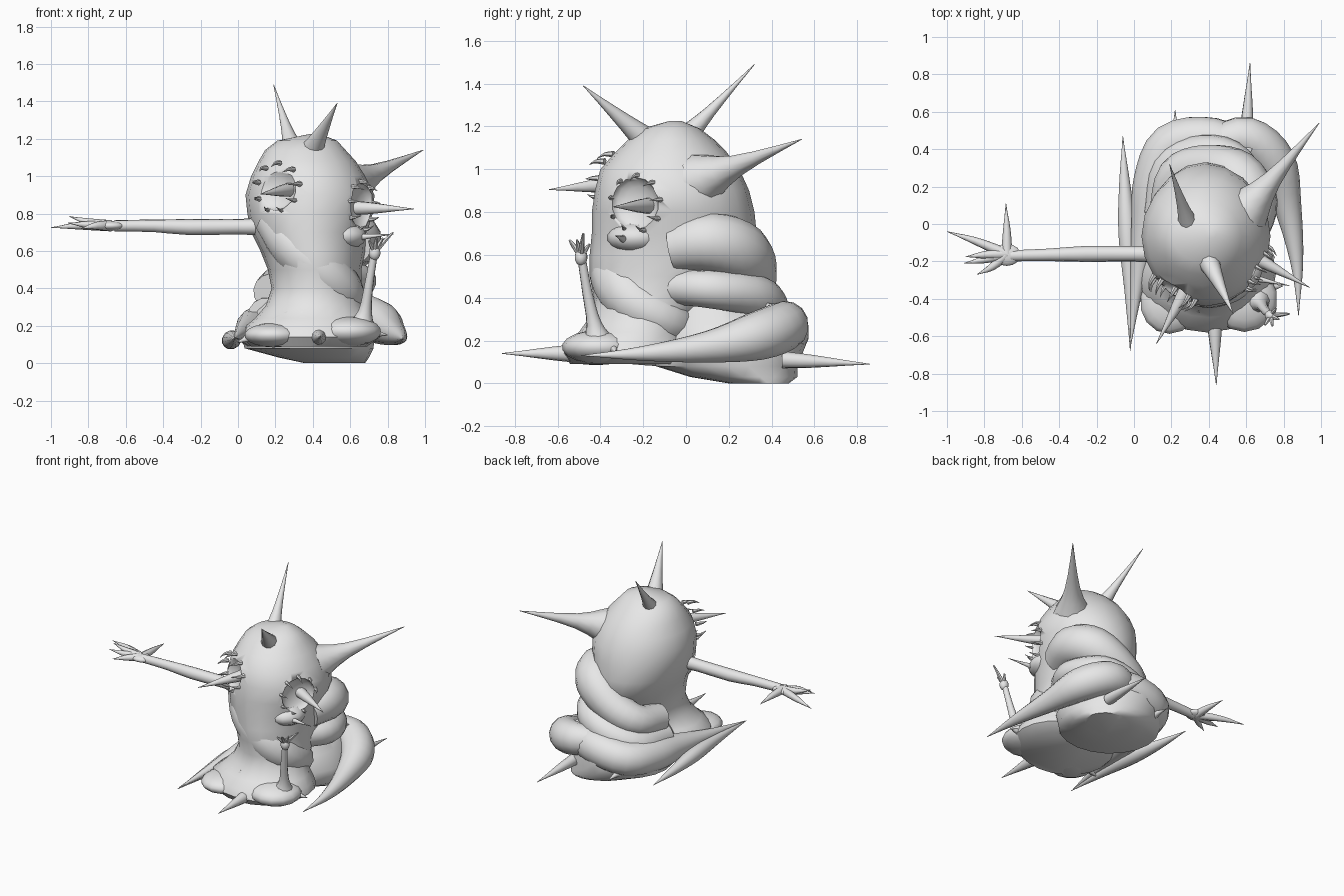
import bpy, bmesh, math
from mathutils import Vector, Quaternion, Matrix

if "Cube" in bpy.data.objects:
    bpy.data.objects.remove(bpy.data.objects["Cube"])

grey = bpy.data.materials.new("clay_grey")
grey.diffuse_color = (0.8, 0.8, 0.8, 1)
grey.use_nodes = True
grey.node_tree.nodes["Principled BSDF"].inputs["Base Color"].default_value = grey.diffuse_color


def finish(name, bm, angle=50):
    bmesh.ops.recalc_face_normals(bm, faces=bm.faces)
    me = bpy.data.meshes.new(name)
    bm.to_mesh(me)
    bm.free()
    ob = bpy.data.objects.new(name, me)
    bpy.context.collection.objects.link(ob)
    me.materials.append(grey)
    bpy.ops.object.select_all(action='DESELECT')
    ob.select_set(True)
    bpy.context.view_layer.objects.active = ob
    bpy.ops.object.shade_smooth_by_angle(angle=math.radians(angle))
    return ob


def skin(bm, rings):
    """Bridge vertex rings and cap both ends."""
    n = len(rings[0])
    rows = [[bm.verts.new(p) for p in r] for r in rings]
    for a, b in zip(rows, rows[1:]):
        for i in range(n):
            j = (i + 1) % n
            bm.faces.new((a[i], a[j], b[j], b[i]))
    bm.faces.new(rows[0])
    bm.faces.new(rows[-1])


def catmull(a, b, c, d, t):
    return 0.5 * (2 * b + (c - a) * t + (2 * a - 5 * b + 4 * c - d) * t * t
                  + (3 * b - a - 3 * c + d) * t ** 3)


def add_tube(bm, pts, sides=12, steps=4):
    """Smooth round tube; each point is x, y, z, radius."""
    p = [Vector(q) for q in pts]
    p = [2 * p[0] - p[1]] + p + [2 * p[-1] - p[-2]]
    path = [catmull(*p[i:i + 4], s / steps)
            for i in range(len(p) - 3) for s in range(steps)] + [p[-2]]
    tang = [(path[min(i + 1, len(path) - 1)].xyz - path[max(i - 1, 0)].xyz).normalized()
            for i in range(len(path))]
    side = tang[0].orthogonal().normalized()
    rings = []
    for i, q in enumerate(path):
        if i:
            side = tang[i - 1].rotation_difference(tang[i]) @ side
        r = max(q.w, 0.0015)
        rings.append([q.xyz + Quaternion(tang[i], 2 * math.pi * k / sides) @ side * r
                      for k in range(sides)])
    skin(bm, rings)


def tube(name, pts, sides=12, steps=4):
    bm = bmesh.new()
    add_tube(bm, pts, sides, steps)
    return finish(name, bm)


def spike(name, base, tip, r, flare=0.5):
    """Thorn with a slightly flared root."""
    b, t = Vector(base), Vector(tip)
    return tube(name, [(*b, r), (*b.lerp(t, 0.35), r * flare), (*t, 0)], 10, 3)


def loft(name, rows, sides=20):
    """Stacked ellipses: z, centre x, centre y, half width, half depth."""
    bm = bmesh.new()
    rings = []
    for z, cx, cy, rx, ry in rows:
        ang = [2 * math.pi * k / sides for k in range(sides)]
        rings.append([(cx + rx * math.cos(a), cy + ry * math.sin(a), z) for a in ang])
    skin(bm, rings)
    return finish(name, bm)


def ball(name, centre, size):
    bm = bmesh.new()
    bmesh.ops.create_uvsphere(bm, u_segments=14, v_segments=9, radius=1,
                              matrix=Matrix.LocRotScale(Vector(centre), None, Vector(size)))
    return finish(name, bm)


# head and trunk, spreading into a low skirt
body = loft("head_and_trunk", [
    (0.09, .38, -.27, .31, .27), (0.14, .39, -.26, .37, .32), (0.19, .39, -.26, .36, .30),
    (0.24, .40, -.24, .31, .26), (0.31, .41, -.20, .26, .25), (0.40, .42, -.15, .24, .28),
    (0.50, .41, -.10, .25, .35), (0.60, .40, -.06, .28, .39), (0.70, .38, -.055, .31, .385),
    (0.80, .385, -.06, .335, .38), (0.90, .385, -.065, .345, .36), (1.00, .375, -.075, .305, .325),
    (1.08, .37, -.07, .26, .26), (1.14, .36, -.07, .215, .20), (1.19, .37, -.07, .16, .135),
    (1.225, .41, -.05, .03, .03)])

# two round mouths: hollow, tooth ring, tongue thorn
mouths = [("front_mouth", (.20, -.37, .94), (-.5, -.86, 0), (.29, -.33, .93), (.12, -.64, .905)),
          ("side_mouth", (.665, -.24, .84), (.87, -.49, 0), (.61, -.16, .83), (.94, -.34, .825))]
for name, c, n, root, tip in mouths:
    c, n = Vector(c), Vector(n).normalized()
    across, up = n.cross(Vector((0, 0, 1))), Vector((0, 0, 1))
    cutter = ball(name + "_cutter", (0, 0, 0), (.125, .125, .06))
    cutter.matrix_world = Matrix.Translation(c) @ n.to_track_quat('Z', 'Y').to_matrix().to_4x4()
    cutter.hide_render = True
    mod = body.modifiers.new("hollow", 'BOOLEAN')
    mod.operation, mod.solver, mod.object = 'DIFFERENCE', 'EXACT', cutter
    bpy.context.view_layer.objects.active = body
    bpy.ops.object.modifier_apply(modifier=mod.name)
    bpy.data.objects.remove(cutter)
    bm = bmesh.new()
    for k in range(9):
        a = 2 * math.pi * (k + 0.3) / 9
        out = across * math.cos(a) + up * math.sin(a)
        p = c + out * .13 - n * .04
        add_tube(bm, [(*p, .016), (*(p + n * .05), .009), (*(p + n * .09 - out * .02), 0)], 6, 2)
    finish(name + "_teeth", bm)
    spike(name + "_tongue", root, tip, .04, .75)

# lower lip and thorn under the side mouth
ball("lower_lip", (.56, -.23, .68), (.13, .14, .075))
spike("lip_thorn", (.6, -.28, .67), (.83, -.33, .69), .03)

# head horns
spike("rear_horn", (.29, .0, 1.15), (.19, .32, 1.49), .055)
spike("front_horn", (.39, -.18, 1.13), (.53, -.48, 1.39), .065, .6)
spike("side_horn", (.60, .07, .95), (.99, .54, 1.14), .13, .4)

# diagonal fold twisting around the trunk
tube("trunk_fold", [(.2, -.2, .77, .12), (.31, -.29, .62, .135), (.45, -.31, .49, .135),
                    (.55, -.24, .38, .125), (.56, -.1, .30, .11), (.45, 0, .27, .09)])

# coils wrapped round the back, sinking towards the left
tube("upper_coil", [(.60, -.06, .635, .115), (.63, .11, .66, .14), (.55, .25, .61, .145),
                    (.38, .30, .50, .125), (.23, .25, .42, .11), (.18, .06, .38, .10)], 14)
tube("middle_coil", [(.58, -.06, .45, .08), (.65, .12, .44, .09), (.55, .32, .41, .10),
                     (.38, .37, .34, .11), (.2, .29, .27, .11), (.15, .05, .25, .10)], 14)
# lowest coil tapering into a thin tip along the left side
tube("lower_coil", [(.62, .36, .27, .11), (.42, .45, .25, .12), (.2, .42, .21, .12),
                    (.11, .22, .19, .115), (.07, 0, .18, .085), (.02, -.3, .16, .04),
                    (-.02, -.66, .135, 0)], 14)
loft("coil_base", [(0, .52, .34, .16, .14), (.03, .46, .27, .24, .25), (.08, .38, .19, .345, .33),
                   (.18, .37, .19, .36, .37), (.28, .37, .18, .29, .33), (.36, .38, .15, .22, .25)])

# tail sweeping forward on the right, and the spindle on the left
tube("tail", [(.42, .42, .28, .09), (.60, .46, .27, .115), (.75, .33, .22, .115),
              (.82, .1, .17, .075), (.87, -.2, .14, .035), (.88, -.49, .13, 0)], 14)
tube("left_spindle", [(-.06, .47, .10, 0), (-.05, .22, .11, .03), (-.035, -.05, .125, .05),
                      (-.02, -.35, .13, .033), (-.02, -.68, .13, 0)])

# front feet blending into the skirt, and low thorns
ball("left_foot", (.19, -.42, .15), (.16, .17, .065))
ball("right_foot", (.59, -.40, .17), (.18, .18, .08))
spike("left_foot_ridge", (.36, -.40, .24), (-.02, -.40, .11), .08, .85)
spike("right_foot_ridge", (.5, -.38, .2), (.80, -.33, .15), .09, .7)
spike("front_thorn", (.43, -.5, .14), (.44, -.86, .14), .045, .7)
spike("back_thorn", (.60, .45, .11), (.62, .86, .09), .04, .75)
spike("small_back_thorn", (.22, .48, .12), (.22, .61, .11), .03)

# long left arm with an open hand
tube("long_arm", [(.2, -.16, .73, .05), (0, -.16, .73, .042), (-.26, -.16, .728, .043),
                  (-.45, -.165, .735, .034), (-.66, -.17, .735, .03)], 10, 2)
ball("long_hand", (-.68, -.165, .735), (.075, .06, .026))
bm = bmesh.new()
for tip, mid in [((-1, -.04, .725), (-.85, -.09, .735)), ((-.90, -.175, .785), (-.8, -.165, .755)),
                 ((-.91, -.21, .75), (-.8, -.19, .74)), ((-.84, -.27, .72), (-.76, -.23, .735)),
                 ((-.685, .11, .73), (-.68, -.03, .735))]:
    add_tube(bm, [(-.68, -.16, .735, .03), (*mid, .02), (*tip, 0)], 8, 3)
finish("long_fingers", bm)

# small raised right arm and hand
tube("small_arm", [(.66, -.41, .19, .08), (.68, -.43, .28, .036), (.70, -.46, .42, .024),
                   (.725, -.485, .57, .02)], 10, 3)
ball("small_hand", (.73, -.49, .59), (.032, .03, .04))
bm = bmesh.new()
for tip in [(.70, -.54, .655), (.74, -.545, .67), (.775, -.51, .67), (.83, -.48, .70), (.76, -.45, .65)]:
    mid = Vector((.73, -.49, .60)).lerp(Vector(tip), .6)
    add_tube(bm, [(.73, -.49, .59, .014), (*mid, .011), (*tip, .005)], 6, 2)
finish("small_fingers", bm)
